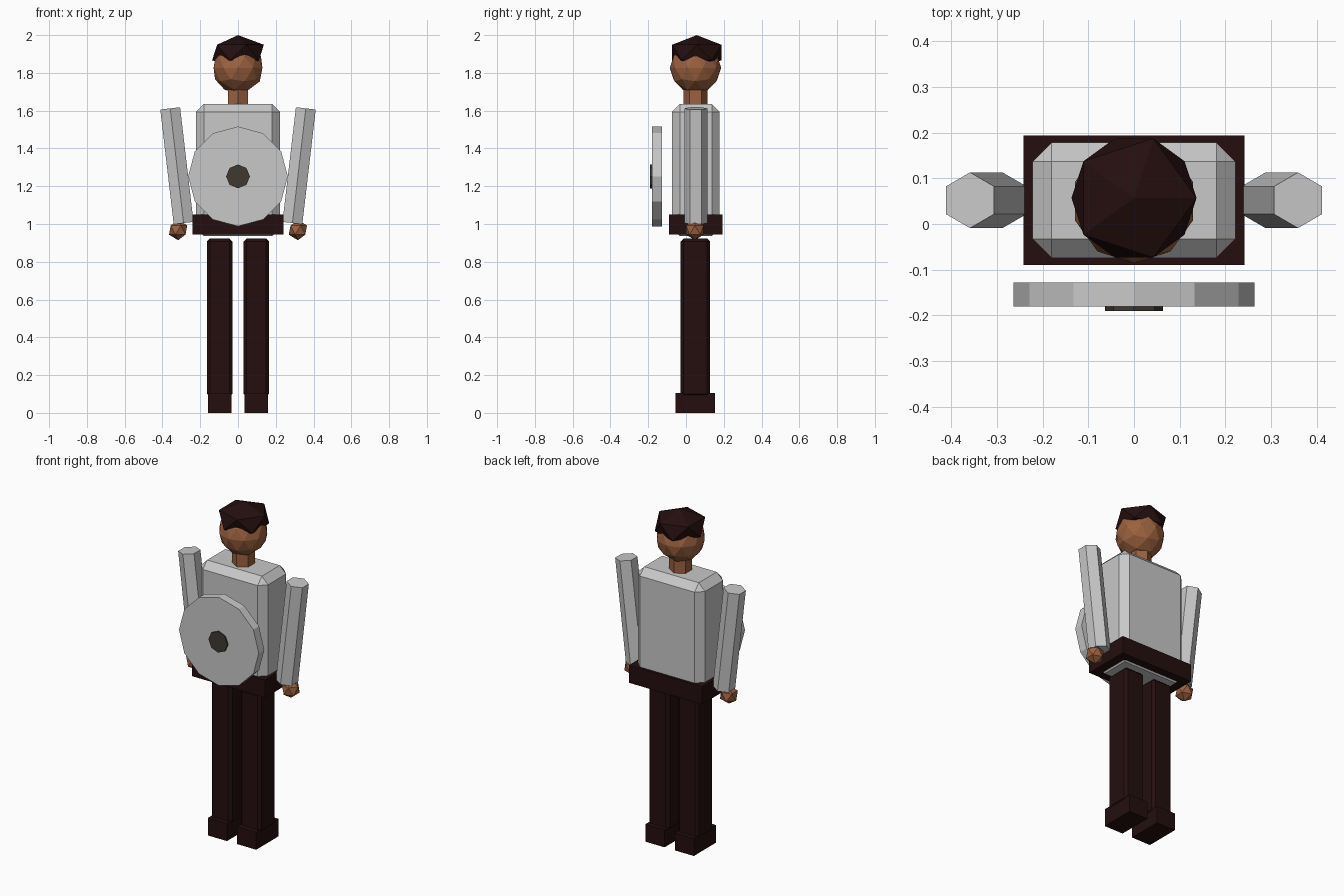
import bpy, bmesh, math
from mathutils import Matrix, Vector

if "Cube" in bpy.data.objects:
    bpy.data.objects.remove(bpy.data.objects["Cube"])


def material(name, rgb):
    m = bpy.data.materials.new(name)
    m.diffuse_color = (*rgb, 1)
    m.use_nodes = True
    m.node_tree.nodes["Principled BSDF"].inputs["Base Color"].default_value = m.diffuse_color
    return m


GREY = material("light_grey", (0.58, 0.58, 0.58))
SKIN = material("skin_brown", (0.33, 0.12, 0.05))
DARK = material("dark_maroon", (0.018, 0.0045, 0.0045))
BOSS = material("dark_bronze", (0.05, 0.04, 0.03))
CY = 0.052  # depth of the body axis


def finish(name, bm, mat):
    me = bpy.data.meshes.new(name)
    bmesh.ops.recalc_face_normals(bm, faces=bm.faces)
    bm.to_mesh(me)
    bm.free()
    me.materials.append(mat)
    ob = bpy.data.objects.new(name, me)
    bpy.context.collection.objects.link(ob)
    return ob


def box(name, lo, hi, mat, bevel=0):
    lo, hi = Vector(lo), Vector(hi)
    bm = bmesh.new()
    bmesh.ops.create_cube(bm, size=1)
    bmesh.ops.scale(bm, vec=hi - lo, verts=bm.verts)
    bmesh.ops.translate(bm, vec=(lo + hi) / 2, verts=bm.verts)
    if bevel:
        bmesh.ops.bevel(bm, geom=bm.edges[:], offset=bevel, segments=1,
                        profile=0.5, affect='EDGES')
    return finish(name, bm, mat)


def prism(name, start, end, radius, sides, mat, spin=0):
    """Straight prism between two points."""
    start, end = Vector(start), Vector(end)
    axis = end - start
    if abs(axis.y) > abs(axis.z):
        turn = Matrix.Rotation(math.pi / 2, 4, 'X')
    else:
        turn = Matrix.Rotation(math.atan2(axis.x, axis.z), 4, 'Y')
    bm = bmesh.new()
    bmesh.ops.create_cone(bm, cap_ends=True, segments=sides, radius1=radius,
                          radius2=radius, depth=axis.length)
    bm.transform(Matrix.Translation((start + end) / 2) @ turn
                 @ Matrix.Rotation(spin, 4, 'Z'))
    return finish(name, bm, mat)


def ball(name, centre, radius, detail, mat, squash=1):
    bm = bmesh.new()
    bmesh.ops.create_icosphere(bm, subdivisions=detail, radius=radius)
    bm.transform(Matrix.Translation(centre) @ Matrix.Diagonal((1, 1, squash, 1)))
    return finish(name, bm, mat)


# Trunk
box("torso", (-0.222, CY - 0.126, 0.937), (0.222, CY + 0.126, 1.635), GREY, 0.041)
box("belt", (-0.242, CY - 0.142, 0.945), (0.242, CY + 0.142, 1.05), DARK)

# Head
prism("neck", (0, CY - 0.002, 1.61), (0, CY - 0.002, 1.74), 0.0625, 6, SKIN)
ball("head", (0, CY - 0.002, 1.827), 0.136, 2, SKIN)
ball("hair", (0, CY + 0.005, 1.908), 0.153, 1, DARK, 0.6)

# Limbs, one set per side
for side, s in (("left", -1), ("right", 1)):
    cx = 0.097 * s
    box(side + "_leg", (cx - 0.068, CY - 0.08, 0.085), (cx + 0.068, CY + 0.076, 0.923),
        DARK, 0.016)
    box(side + "_foot", (cx - 0.063, -0.056, 0), (cx + 0.063, 0.154, 0.105), DARK)
    prism(side + "_arm", (0.288 * s, CY, 1.005), (0.359 * s, CY, 1.612), 0.061, 6, GREY)
    ball(side + "_hand", (0.317 * s, CY - 0.005, 0.968), 0.054, 1, SKIN)

# Shield with its centre boss
prism("shield", (0, -0.128, 1.252), (0, -0.181, 1.252), 0.264, 12, GREY)
prism("shield_boss", (0, -0.14, 1.252), (0, -0.19, 1.252), 0.063, 8, BOSS)
